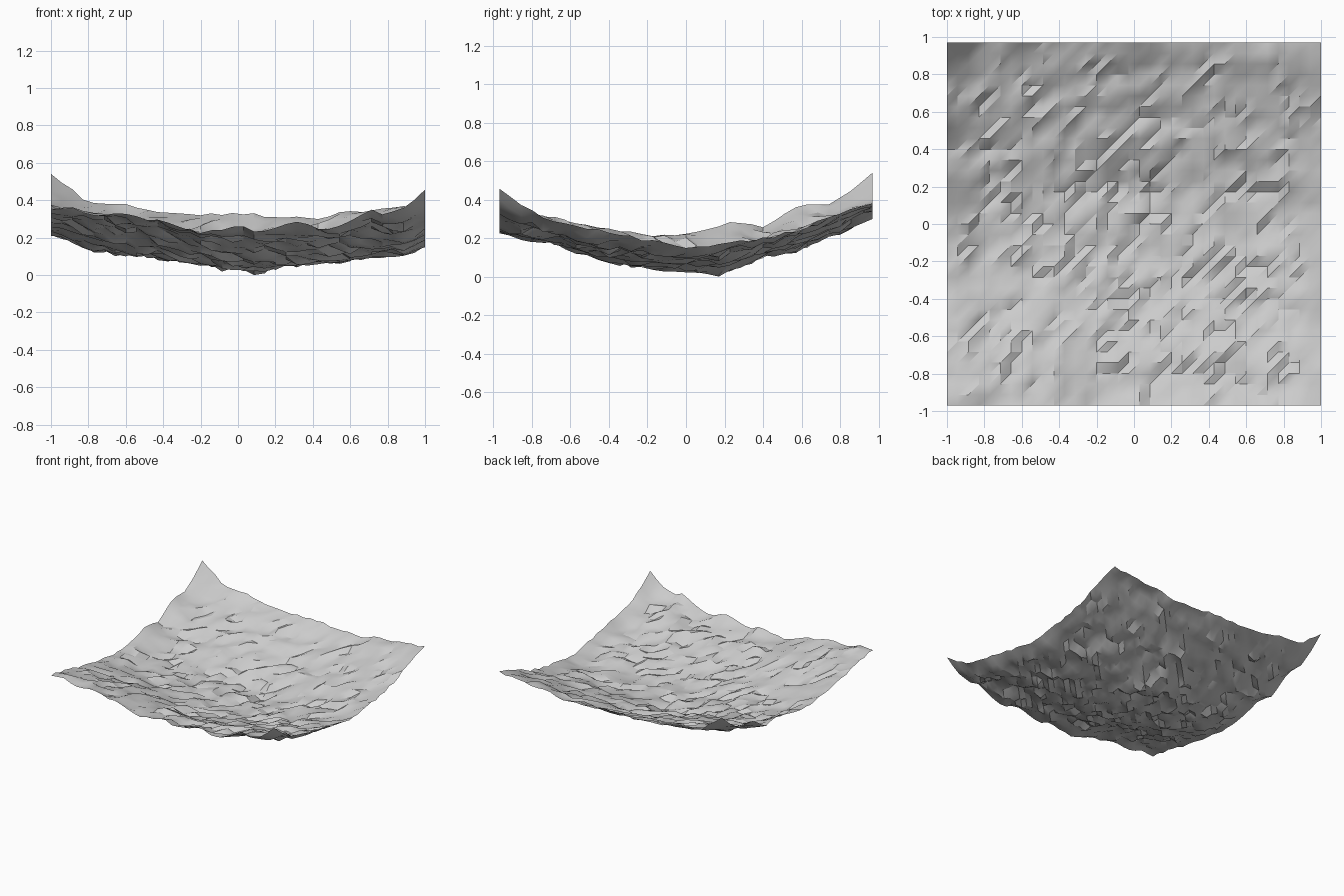
import bpy
import bmesh
import math
import random
from mathutils import Vector, noise

cube = bpy.data.objects.get("Cube")
if cube:
    bpy.data.objects.remove(cube, do_unlink=True)

random.seed(4)
COLUMNS, ROWS = 35, 34
HALF_X, HALF_Y = 1.0, 0.97

# Rim heights, evenly spaced along each side
FRONT = (.37, .38, .35, .34, .34, .32, .31, .28, .25, .25, .28,
         .25, .27, .30, .28, .26, .31, .37, .34, .38, .48)
BACK = (.55, .41, .39, .35, .34, .35, .33, .32, .36, .37, .40)
LEFT_EDGE = (.37, .34, .29, .26, .23, .24, .29, .28, .38, .40, .55)
RIGHT_EDGE = (.48, .34, .28, .24, .21, .16, .19, .21, .26, .34, .40)

# Rise of the bowl floor from side to side and from front to back
FLOOR_X = (.21, .13, .10, .08, .05, .02, .03, .05, .07, .11, .15)
FLOOR_Y = (.25, .20, .13, .07, .04, .03, .03, .09, .14, .21, .33)


def sample(profile, t):
    """Height on a profile at t from 0 to 1."""
    position = t * (len(profile) - 1)
    i = min(int(position), len(profile) - 2)
    f = position - i
    return profile[i] * (1 - f) + profile[i + 1] * f


def rim(u, v):
    """Surface spanned between the four rims."""
    across = sample(FRONT, u) * (1 - v) + sample(BACK, u) * v
    along = sample(LEFT_EDGE, v) * (1 - u) + sample(RIGHT_EDGE, v) * u
    corners = ((FRONT[0] * (1 - u) + FRONT[-1] * u) * (1 - v)
               + (BACK[0] * (1 - u) + BACK[-1] * u) * v)
    return across + along - corners


def height(x, y, u, v):
    """Bowl floor joined to the rim, with rocky bumps and one hollow."""
    inside = min(u, 1 - u, v, 1 - v)
    floor = sample(FLOOR_X, u) + sample(FLOOR_Y, v) + 0.005
    blend = max(0, 1 - inside / 0.15)
    bumps = (0.015 * noise.noise(Vector((x * 6, y * 6, 3)))
             + random.uniform(-0.021, 0.021))
    hollow = 0.03 * math.exp(-((x - .1) ** 2 + (y - .17) ** 2) / 0.006)
    rough = min(1, 0.45 + inside * 8)
    return floor + (rim(u, v) - floor) * blend + bumps * rough - hollow


# Terrain sheet
bm = bmesh.new()
grid = []
for j in range(ROWS + 1):
    row = []
    for i in range(COLUMNS + 1):
        u, v = i / COLUMNS, j / ROWS
        x, y = (2 * u - 1) * HALF_X, (2 * v - 1) * HALF_Y
        row.append(bm.verts.new((x, y, height(x, y, u, v))))
    grid.append(row)

# Every cell is split along the same diagonal
for lower, upper in zip(grid, grid[1:]):
    for i in range(COLUMNS):
        a, b, c, d = lower[i], lower[i + 1], upper[i + 1], upper[i]
        bm.faces.new((a, b, c))
        bm.faces.new((a, c, d))

lowest = min(vert.co.z for vert in bm.verts)
bmesh.ops.translate(bm, verts=bm.verts, vec=(0, 0, -lowest))

mesh = bpy.data.meshes.new("terrain")
bm.to_mesh(mesh)
bm.free()
terrain = bpy.data.objects.new("terrain", mesh)
bpy.context.collection.objects.link(terrain)

# Plain grey stone
stone = bpy.data.materials.new("stone_grey")
stone.use_nodes = True
grey = (0.6, 0.6, 0.6, 1)
stone.diffuse_color = grey
stone.node_tree.nodes["Principled BSDF"].inputs["Base Color"].default_value = grey
mesh.materials.append(stone)

# Smooth slopes with crisp ledges
bpy.ops.object.select_all(action='DESELECT')
terrain.select_set(True)
bpy.context.view_layer.objects.active = terrain
bpy.ops.object.shade_smooth_by_angle(angle=math.radians(30))
